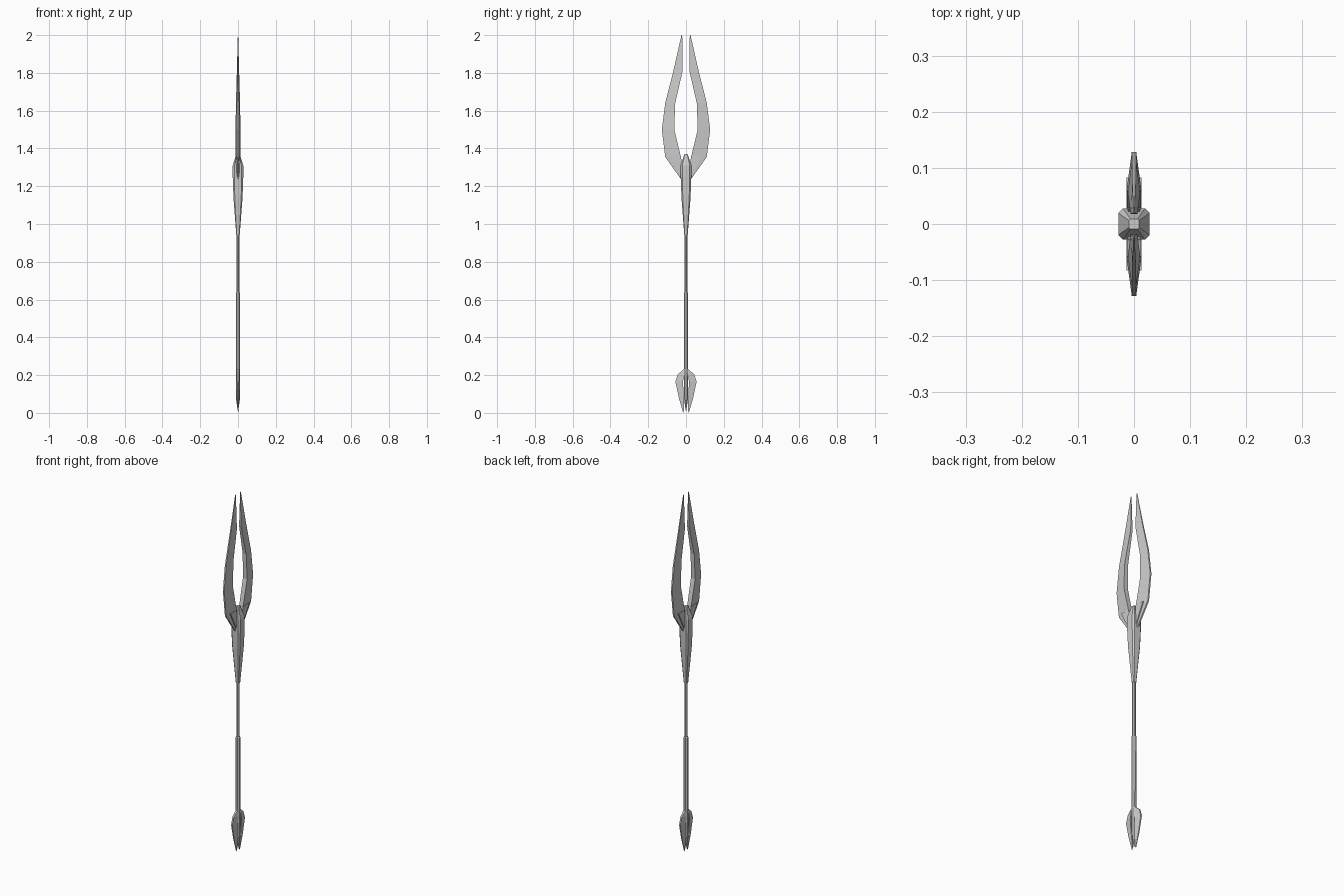
import bpy, bmesh
from math import cos, sin, pi

if "Cube" in bpy.data.objects:
    bpy.data.objects.remove(bpy.data.objects["Cube"])


def loft(name, rings, mirror=False):
    """Skin a list of equal-sized point rings and cap both ends."""
    bm = bmesh.new()
    vs = [[bm.verts.new(p) for p in r] for r in rings]
    n = len(rings[0])
    for a, b in zip(vs, vs[1:]):
        for i in range(n):
            j = (i + 1) % n
            bm.faces.new((a[i], a[j], b[j], b[i]))
    bm.faces.new(vs[0][::-1])
    bm.faces.new(vs[-1])
    bmesh.ops.recalc_face_normals(bm, faces=bm.faces[:])
    mesh = bpy.data.meshes.new(name)
    bm.to_mesh(mesh)
    bm.free()
    ob = bpy.data.objects.new(name, mesh)
    bpy.context.collection.objects.link(ob)
    if mirror:
        mod = ob.modifiers.new("mirror", 'MIRROR')
        mod.use_axis = (False, True, False)
    return ob


def round_ring(z, r, n=8):
    return [(r * cos(2 * pi * (i + .5) / n), r * sin(2 * pi * (i + .5) / n), z) for i in range(n)]


def chamfered_ring(z, h):
    c = h * 0.7
    return [(h, -c, z), (h, c, z), (c, h, z), (-c, h, z),
            (-h, c, z), (-h, -c, z), (-c, -h, z), (c, -h, z)]


def wedge_ring(yo, zo, to, yi, zi, ti):
    """Blade section: thin outer edge (to), thick inner edge (ti)."""
    return [(to, yo, zo), (-to, yo, zo), (-ti, yi, zi), (ti, yi, zi)]


# Shaft: thin upper rod, thicker grip, pointed foot
loft("shaft", [round_ring(z, r) for z, r in
               [(0.012, 0.002), (0.08, 0.012), (0.635, 0.0125), (0.64, 0.009), (1.0, 0.009)]])

# Socket holding the blades
loft("socket", [chamfered_ring(z, h) for z, h in
                [(0.94, 0.009), (1.14, 0.024), (1.25, 0.028), (1.31, 0.028), (1.37, 0.009)]])

# Pair of curved blades
loft("blades", [wedge_ring(*s) for s in [
    (0.018, 1.225, 0.004, 0.012, 1.27, 0.008),
    (0.110, 1.355, 0.004, 0.027, 1.355, 0.012),
    (0.128, 1.50, 0.004, 0.062, 1.50, 0.013),
    (0.110, 1.64, 0.004, 0.057, 1.64, 0.011),
    (0.067, 1.81, 0.003, 0.018, 1.81, 0.006),
    (0.024, 2.00, 0.001, 0.020, 2.00, 0.001)]], True)

# Small triangular spurs at the blade roots
loft("root_spurs", [[(x, 0.025, 1.25), (x * 1.3, 0.083, 1.36), (x * 1.3, 0.027, 1.36)]
                    for x in (-0.010, 0.010)], True)

# Leaf-shaped butt made of two lobes around the shaft foot
loft("butt_lobes", [wedge_ring(*s) for s in [
    (0.013, 0.23, 0.006, 0.006, 0.23, 0.010),
    (0.043, 0.205, 0.004, 0.011, 0.20, 0.011),
    (0.056, 0.165, 0.004, 0.016, 0.165, 0.011),
    (0.038, 0.08, 0.003, 0.012, 0.09, 0.008),
    (0.015, 0.00, 0.001, 0.010, 0.01, 0.001)]], True)
